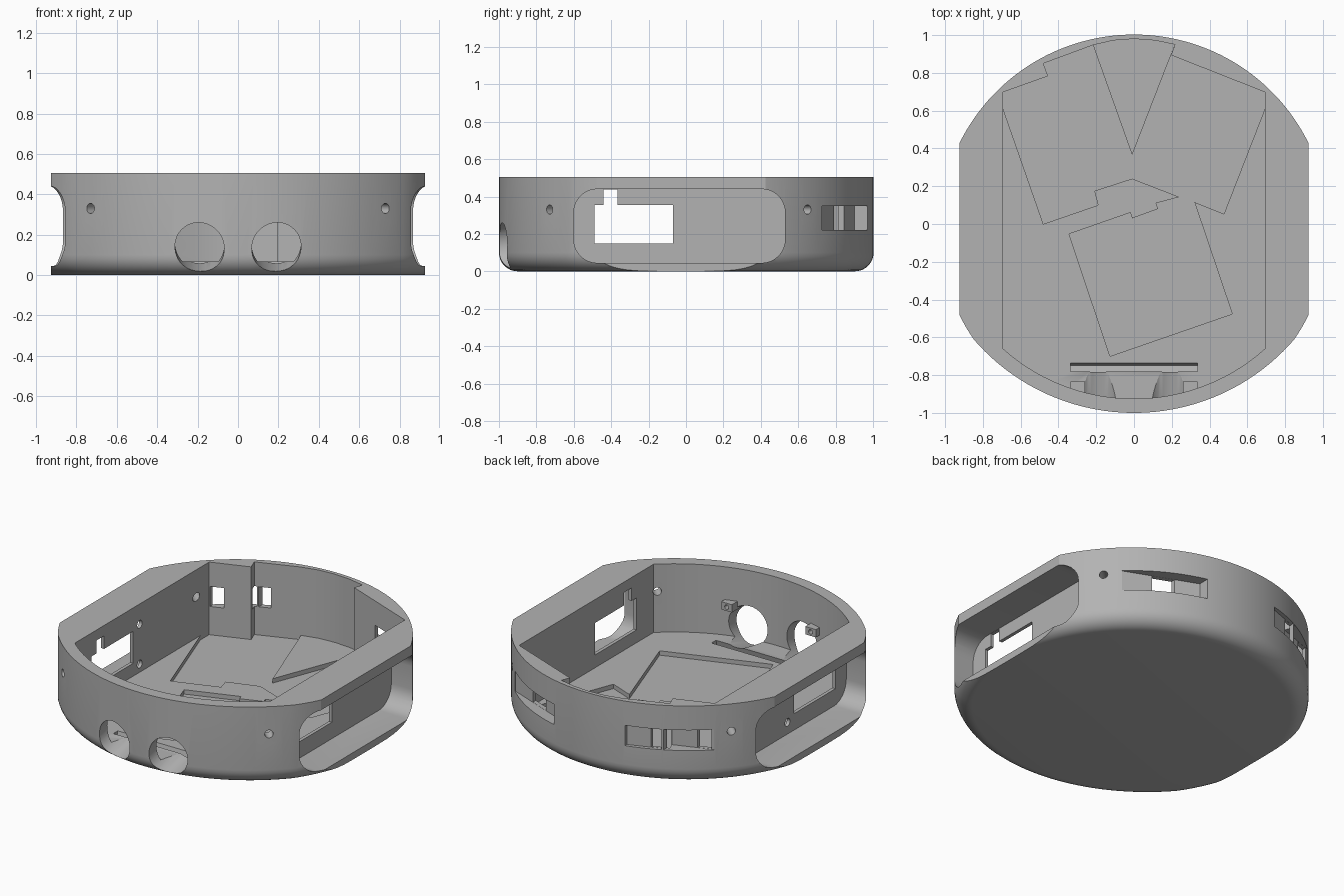
import bpy, bmesh, math
from mathutils import Matrix, Vector

cube = bpy.data.objects.get("Cube")
if cube:
    bpy.data.objects.remove(cube)

grey = bpy.data.materials.new("plain grey")
grey.use_nodes = True
GREY = (0.45, 0.45, 0.45, 1)
grey.diffuse_color = GREY
grey.node_tree.nodes["Principled BSDF"].inputs["Base Color"].default_value = GREY

FLOOR, RECESS, TOP = 0.068, 0.04, 0.505
INNER, FLAT = 0.693, 0.925


def make(name, bm):
    bmesh.ops.recalc_face_normals(bm, faces=bm.faces)
    mesh = bpy.data.meshes.new(name)
    bm.to_mesh(mesh)
    bm.free()
    obj = bpy.data.objects.new(name, mesh)
    mesh.materials.append(grey)
    bpy.context.collection.objects.link(obj)
    return obj


def loft(name, rings):
    """Closed solid through rings with equal point counts."""
    bm = bmesh.new()
    rows = [[bm.verts.new(p) for p in ring] for ring in rings]
    for a, b in zip(rows, rows[1:]):
        for i in range(len(a)):
            j = (i + 1) % len(a)
            bm.faces.new((a[i], a[j], b[j], b[i]))
    bm.faces.new(rows[0])
    bm.faces.new(rows[-1])
    return make(name, bm)


def prism(points, z0, z1):
    return loft("cutter", [[(x, y, z) for x, y in points] for z in (z0, z1)])


def box(x0, x1, y0, y1, z0, z1):
    return prism([(x0, y0), (x1, y0), (x1, y1), (x0, y1)], z0, z1)


def rod(a, b, r1, r2=None, sides=32):
    """Cylinder or cone running from point a to point b."""
    a, b = Vector(a), Vector(b)
    d = b - a
    bm = bmesh.new()
    bmesh.ops.create_cone(bm, cap_ends=True, segments=sides, radius1=r1,
                          radius2=r1 if r2 is None else r2, depth=d.length)
    spin = d.to_track_quat('Z', 'Y').to_matrix().to_4x4()
    bm.transform(Matrix.Translation((a + b) / 2) @ spin)
    return make("cutter", bm)


def combine(tool, how='DIFFERENCE'):
    mod = body.modifiers.new("cut", 'BOOLEAN')
    mod.operation, mod.solver, mod.object = how, 'EXACT', tool
    bpy.context.view_layer.objects.active = body
    bpy.ops.object.modifier_apply(modifier=mod.name)
    bpy.data.objects.remove(tool)


def outline(inset, z, n=160):
    """Outer shape: where a front disc and a back disc overlap."""
    pts = []
    for i in range(n):
        t = 2 * math.pi * i / n
        r = min(c * math.sin(t) + math.sqrt((R - inset) ** 2 - (c * math.cos(t)) ** 2)
                for c, R in ((0.12, 1.12), (-0.027, 1.03)))
        pts.append((r * math.cos(t), r * math.sin(t), z))
    return pts


# Outer shell with rounded lower edge and flat sides
FILLET = 0.1
rings = []
for i in range(9):
    t = math.pi / 2 * i / 8
    rings.append(outline(FILLET * (1 - math.sin(t)), FILLET * (1 - math.cos(t))))
rings.append(outline(0, TOP))
body = loft("chassis_shell", rings)
combine(box(-FLAT, FLAT, -2, 2, -1, 1), 'INTERSECT')

# Main cavity: curved front, straight sides, stepped back
back_right = [(-INNER, 0.698), (-0.455, 0.783), (-0.48, 0.85), (-0.217, 0.947)]
back_left = [(0.196, 0.894), (INNER, 0.698)]
front = []
for i in range(33):
    x = INNER - 2 * INNER * i / 32
    front.append((x, 0.115 - math.sqrt(1.04 ** 2 - x * x)))
crown = [(-0.11, 0.972), (0, 0.98), (0.11, 0.972), (0.217, 0.95)]
combine(prism(front + back_right + crown + back_left, FLOOR, 1))

# Floor recess for the motors and the board
recess = [(-INNER, 0.61), (-0.48, 0), (-0.19, 0.1), (-0.21, 0.175), (-0.01, 0.24),
          (0.24, 0.143), (0.117, 0.11), (0.127, 0.08), (-0.01, 0.03), (-0.02, 0.06),
          (-0.344, -0.053), (-0.127, -0.7), (0.52, -0.476), (0.32, 0.116),
          (0.476, 0.053), (INNER, 0.61)]
recess += back_left[::-1] + [(0.217, 0.95), (-0.01, 0.365)] + back_right[::-1]
combine(prism(recess, RECESS, 0.1))

# Board screw pits
for x, y in ((-0.254, -0.095), (0.254, 0.08), (0.43, -0.43), (-0.08, -0.6)):
    combine(rod((x, y, 0.012), (x, y, 0.046), 0.008, 0.035, 20))

# Sensor slot in the floor, leaning with the sensor
slot = box(-0.335, 0.335, -0.022, 0.022, -0.04, 0.1)
slot.data.transform(Matrix.Translation((0, -0.76, 0.065)) @ Matrix.Rotation(-0.25, 4, 'X'))
combine(slot)


def rounded_pocket(x0, x1, y0, y1, z0, z1, r):
    ring = []
    corners = ((y1 - r, z1 - r), (y0 + r, z1 - r), (y0 + r, z0 + r), (y1 - r, z0 + r))
    for k, (y, z) in enumerate(corners):
        for i in range(9):
            t = math.pi / 2 * (k + i / 8)
            ring.append((y + r * math.cos(t), z + r * math.sin(t)))
    return loft("cutter", [[(x, y, z) for y, z in ring] for x in (x0, x1)])


for s in (-1, 1):
    def side_box(x0, x1, *rest):
        return box(*sorted((s * x0, s * x1)), *rest)

    # Wheel well, motor opening with notch, screw holes
    combine(rounded_pocket(s * 0.715, s * 1.2, -0.6, 0.53, 0.045, 0.44, 0.125))
    combine(side_box(0.6, 0.8, -0.49, -0.07, 0.15, 0.355))
    combine(side_box(0.6, 0.8, -0.44, -0.365, 0.3, 0.438))
    for z in (0.12, 0.375):
        combine(rod((s * 0.6, -0.005, z), (s * 0.8, -0.005, z), 0.025))

    # Hexagonal nut seats with through holes
    for x, y in ((0.73, -0.729), (0.776, 0.65)):
        d = Vector((s, math.copysign(1, y), 0)).normalized()
        p = Vector((s * x, y, 0.33))
        nut = rod((0, 0, -0.04), (0, 0, 0.1), 0.066, sides=6)
        frame = Matrix((d.cross(Vector((0, 0, 1))), Vector((0, 0, 1)), d)).transposed()
        vs = [v.co.copy() for v in nut.data.vertices]
        # Put a corner of the hexagon level, so its top is flat
        turn = math.atan2(vs[0].y, vs[0].x)
        nut.data.transform(Matrix.Translation(p) @ frame.to_4x4() @ Matrix.Rotation(-turn, 4, 'Z'))
        combine(nut)
        combine(rod(p - d * 0.16, p + d * 0.1, 0.025, sides=20))

    # Sensor eye hole and small mounting lug
    combine(rod((s * 0.19, -1.12, 0.1), (s * 0.19, -0.6, 0.23), 0.122, sides=48))
    lug = side_box(0.26, 0.335, -0.93, -0.835, 0.245, 0.295)
    combine(lug, 'UNION')
    combine(rod((s * 0.297, -0.88, 0.27), (s * 0.297, -0.8, 0.27), 0.014, sides=16))

# Cable pockets in the back wall, each with a window
Z0, Z1 = 0.22, 0.35
pockets = (
    ([(-0.705, 0.72), (-0.465, 0.805), (-0.465, 1), (-0.75, 0.85)], (-0.688, -0.61, 0.6)),
    ([(-0.455, 0.877), (-0.25, 0.953), (-0.25, 1.1), (-0.455, 1)], (-0.455, -0.385, 0.75)),
    ([(0.257, 0.9), (0.7, 0.725), (0.8, 0.85), (0.257, 1.1)], (0.4, 0.53, 0.65)),
)
for shape, (x0, x1, y0) in pockets:
    combine(prism(shape, Z0, Z1))
    combine(box(x0, x1, y0, 1.1, Z0 + 0.001, Z1 - 0.001))

# Smooth curved walls, crisp edges
bpy.ops.object.select_all(action='DESELECT')
body.select_set(True)
bpy.context.view_layer.objects.active = body
bpy.ops.object.shade_smooth_by_angle(angle=math.radians(25))
